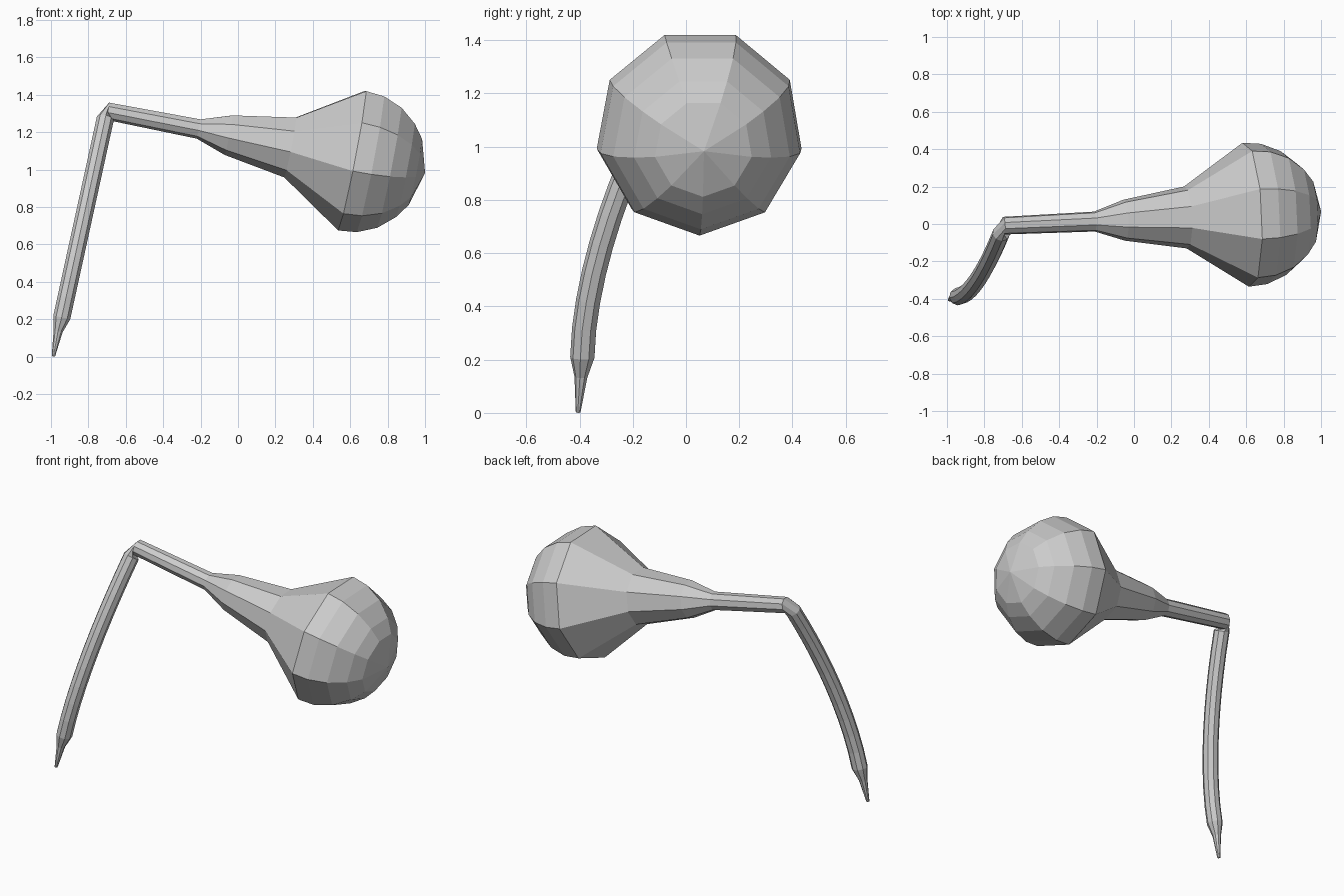
import bpy, bmesh
from math import cos, sin, pi
from mathutils import Vector

if "Cube" in bpy.data.objects:
    bpy.data.objects.remove(bpy.data.objects["Cube"])

SIDES = 9
axis = Vector((1, 0.045, -0.195)).normalized()
centre = Vector((0.61, 0.05, 1.059))      # centre of the widest ring

# Each station: (point, travel direction, radius), from dome to needle tip
stations = []

# Rounded dome and tapering neck: distance along the axis, radius
for dist, r in [(0.345, 0.185), (0.29, 0.262), (0.203, 0.337), (0.10, 0.381), (0.0, 0.391),
                (-0.337, 0.168), (-0.673, 0.111), (-0.837, 0.054), (-1.333, 0.048)]:
    stations.append((centre + axis * dist, -axis, r))


# Curved tube hanging from the elbow
def tube_point(t):
    return Vector((-0.71 - 0.232 * t, -0.388 + 0.338 * max(0, 1 - t) ** 1.7, 1.27 - 1.06 * t))


STEPS = 10
for i in range(STEPS + 1):
    t = i / STEPS
    tangent = (tube_point(t + 0.01) - tube_point(t - 0.01)).normalized()
    stations.append((tube_point(t), tangent, 0.047))

# Needle tip
down = Vector((-0.2, -0.05, -1)).normalized()
stations.append((Vector((-0.962, -0.394, 0.135)), down, 0.025))
stations.append((Vector((-0.987, -0.405, 0.002)), down, 0.009))

# Loft the rings, carrying the frame along without twist
bm = bmesh.new()
pole = bm.verts.new(centre + axis * 0.398)
u = Vector((0, 0, -1))
prev_dir = -axis
u = (u - prev_dir * u.dot(prev_dir)).normalized()
rings = []
for p, d, r in stations:
    u = prev_dir.rotation_difference(d) @ u
    u = (u - d * u.dot(d)).normalized()
    v = d.cross(u)
    prev_dir = d
    rings.append([bm.verts.new(p + r * (cos(2 * pi * k / SIDES) * u + sin(2 * pi * k / SIDES) * v))
                  for k in range(SIDES)])

for k in range(SIDES):
    n = (k + 1) % SIDES
    bm.faces.new((pole, rings[0][k], rings[0][n]))
    for a, b in zip(rings, rings[1:]):
        bm.faces.new((a[k], b[k], b[n], a[n]))
bm.faces.new(rings[-1])
bmesh.ops.recalc_face_normals(bm, faces=bm.faces)

mesh = bpy.data.meshes.new("bulb_with_bent_tube")
bm.to_mesh(mesh)
bm.free()
bpy.context.collection.objects.link(bpy.data.objects.new("bulb_with_bent_tube", mesh))
